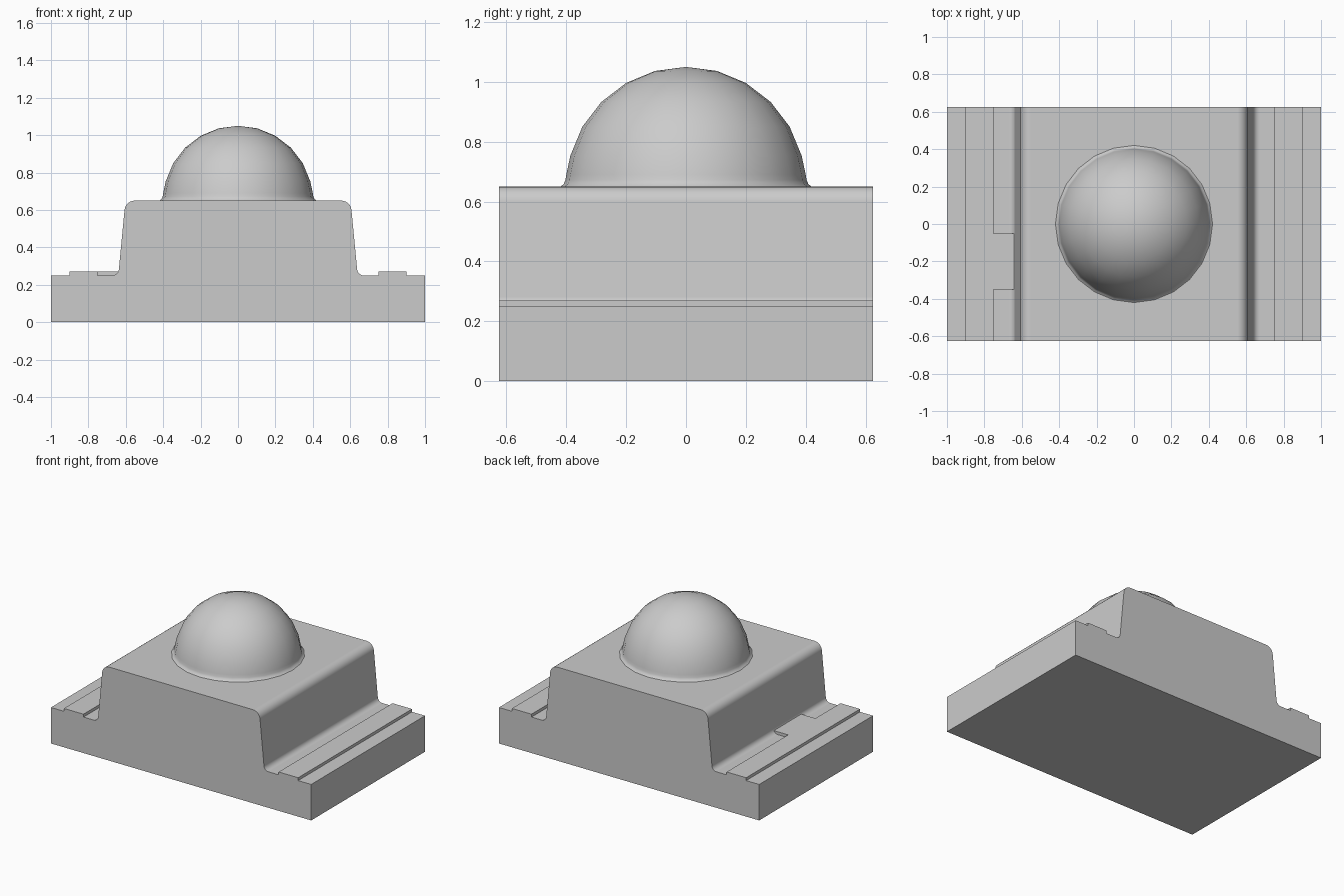
import bpy, bmesh
from math import sin, cos, tan, pi, radians
from mathutils import Vector

if "Cube" in bpy.data.objects:
    bpy.data.objects.remove(bpy.data.objects["Cube"])

DEPTH = 0.625

grey = bpy.data.materials.new("light grey")
grey.use_nodes = True
colour = (0.6, 0.6, 0.6, 1)
grey.diffuse_color = colour
grey.node_tree.nodes["Principled BSDF"].inputs["Base Color"].default_value = colour


def finish(bm, name, angle=30):
    bmesh.ops.recalc_face_normals(bm, faces=bm.faces)
    mesh = bpy.data.meshes.new(name)
    bm.to_mesh(mesh)
    bm.free()
    mesh.materials.append(grey)
    obj = bpy.data.objects.new(name, mesh)
    bpy.context.collection.objects.link(obj)
    bpy.ops.object.select_all(action='DESELECT')
    obj.select_set(True)
    bpy.context.view_layer.objects.active = obj
    bpy.ops.object.shade_smooth_by_angle(angle=radians(angle))
    return obj


def fillet(before, corner, after, radius, steps=6):
    """Points of an arc that rounds the corner between two lines."""
    c = Vector(corner)
    a = (Vector(before) - c).normalized()
    b = (Vector(after) - c).normalized()
    half_angle = a.angle(b) / 2
    centre = c + (a + b).normalized() * (radius / sin(half_angle))
    start = c + a * (radius / tan(half_angle)) - centre
    sweep = start.angle(c + b * (radius / tan(half_angle)) - centre)
    # Turn from the start point towards the end point
    side = (b - a * a.dot(b)).normalized()
    along, across = -a, -side
    return [tuple(centre + along * (radius * sin(sweep * i / steps))
                  + across * (radius * cos(sweep * i / steps))) for i in range(steps + 1)]


def extrude_profile(points, name, y0, y1):
    bm = bmesh.new()
    face = bm.faces.new([bm.verts.new((x, y0, z)) for x, z in points])
    moved = bmesh.ops.extrude_face_region(bm, geom=[face])["geom"]
    verts = [v for v in moved if isinstance(v, bmesh.types.BMVert)]
    bmesh.ops.translate(bm, verts=verts, vec=(0, y1 - y0, 0))
    return finish(bm, name)


# Body: stepped block with drafted walls, raised pads and rounded corners
foot, crown = (0.64, 0.25), (0.602, 0.65)
half = [(1, 0), (1, 0.25), (0.9, 0.25), (0.9, 0.27), (0.75, 0.27), (0.75, 0.25)]
half += fillet((0.75, 0.25), foot, crown, 0.035)
half += fillet(foot, crown, (0, 0.65), 0.055)
profile = half + [(-x, z) for x, z in reversed(half)]
body = extrude_profile(profile, "body", -DEPTH, DEPTH)
weighted = body.modifiers.new("flat walls", 'WEIGHTED_NORMAL')
weighted.keep_sharp = True

# Tab that joins the right-hand pad to the wall
tab = [(-0.75, 0.25), (-0.75, 0.27), (-0.64, 0.27), (-0.64, 0.25)]
extrude_profile(tab, "polarity_tab", -0.35, -0.05)

# Lens: dome with a flared foot, turned around the z axis
outline = [(0.4 * sin(radians(a)), 0.65 + 0.4 * cos(radians(a))) for a in range(0, 90, 15)]
outline += [(0.4, 0.69), (0.403, 0.672), (0.409, 0.658), (0.42, 0.65)]
bm = bmesh.new()
verts = [bm.verts.new((r, 0, z)) for r, z in outline]
edges = [bm.edges.new(pair) for pair in zip(verts, verts[1:])]
bmesh.ops.spin(bm, geom=verts + edges, cent=(0, 0, 0), axis=(0, 0, 1),
               angle=2 * pi, steps=24, use_duplicate=False)
bmesh.ops.remove_doubles(bm, verts=bm.verts, dist=0.0005)
finish(bm, "dome_lens", 60)
